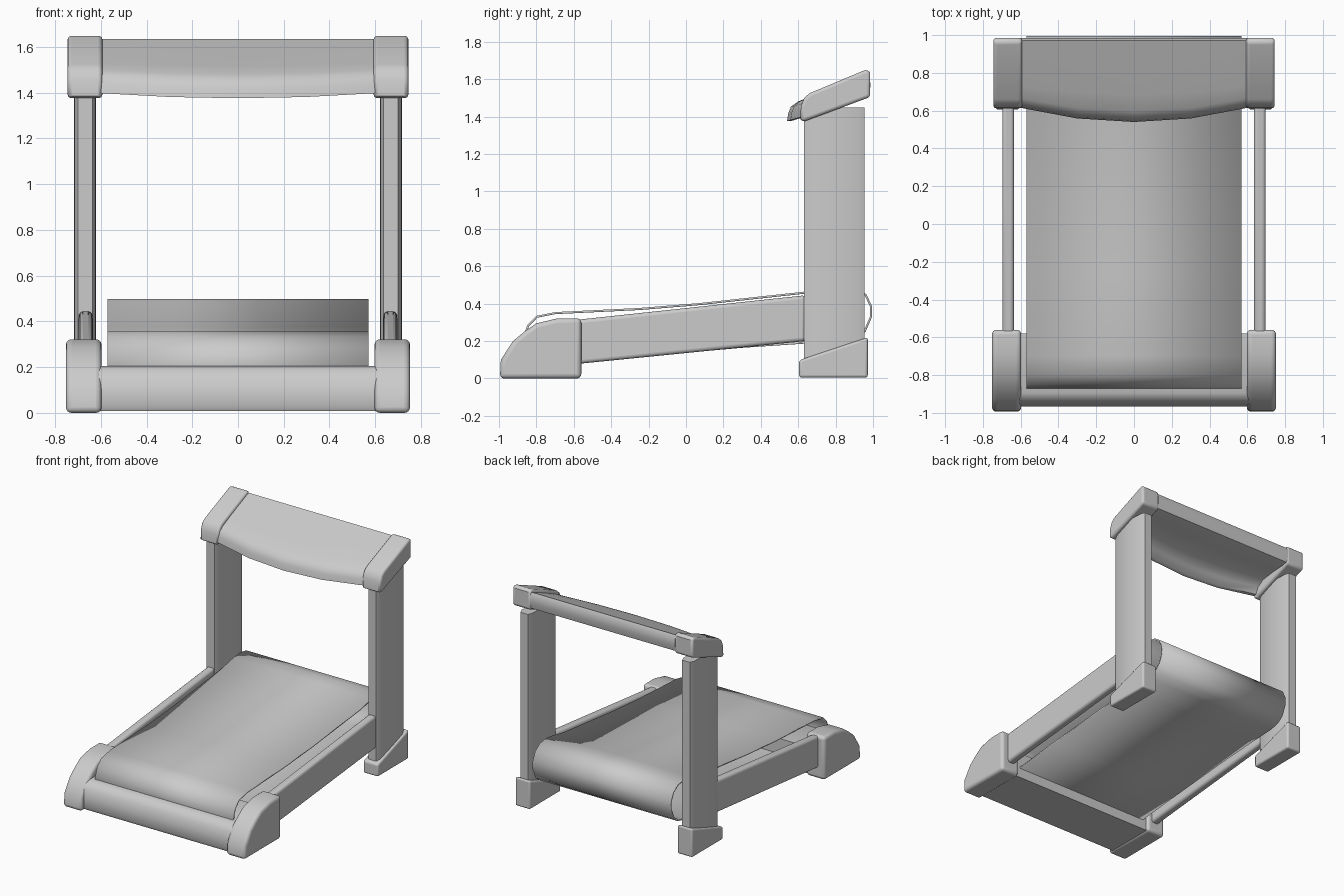
import bpy
import bmesh


def finish(name, bm, mirror=False, bevel=0.0, solid=0.0, angle=0.7):
    bmesh.ops.recalc_face_normals(bm, faces=bm.faces)
    me = bpy.data.meshes.new(name)
    bm.to_mesh(me)
    bm.free()
    ob = bpy.data.objects.new(name, me)
    bpy.context.collection.objects.link(ob)
    bpy.ops.object.select_all(action='DESELECT')
    ob.select_set(True)
    bpy.context.view_layer.objects.active = ob
    bpy.ops.object.shade_smooth_by_angle(angle=angle)
    if mirror:
        ob.modifiers.new("Mirror", 'MIRROR')
    if solid:
        m = ob.modifiers.new("Solidify", 'SOLIDIFY')
        m.thickness = solid
        m.offset = -1
    if bevel:
        m = ob.modifiers.new("Bevel", 'BEVEL')
        m.width = bevel
        m.segments = 4
        m.limit_method = 'ANGLE'
        m.angle_limit = 0.9
    return ob


def loft(name, sections, caps=True, **kw):
    """Join closed rings of points, one ring after the other."""
    bm = bmesh.new()
    rings = [[bm.verts.new(p) for p in s] for s in sections]
    n = len(rings[0])
    for a, b in zip(rings, rings[1:]):
        for i in range(n):
            j = (i + 1) % n
            bm.faces.new((a[i], a[j], b[j], b[i]))
    if caps:
        bm.faces.new(rings[0])
        bm.faces.new(rings[-1])
    return finish(name, bm, **kw)


def side_prism(name, profile, x0, x1, **kw):
    """Extrude a (y, z) side profile from x0 to x1."""
    return loft(name, [[(x, y, z) for y, z in profile] for x in (x0, x1)], **kw)


# Upright posts, rounded in plan
plan = [(0.637, 0.63), (0.70, 0.63), (0.714, 0.66), (0.717, 0.795), (0.714, 0.92),
        (0.70, 0.955), (0.637, 0.955), (0.623, 0.92), (0.62, 0.795), (0.623, 0.66)]
posts = loft("upright_posts", [[(x, y, z) for x, y in plan] for z in (0.02, 1.45)],
             mirror=True, angle=0.9)

# Slanted sleeves at the foot of each post
side_prism("post_feet", [(0.605, 0.005), (0.972, 0.005), (0.972, 0.22), (0.605, 0.098)],
           0.608, 0.732, mirror=True, bevel=0.014)

# Sloping side rails
side_prism("side_rails", [(-0.60, 0.076), (0.64, 0.20), (0.64, 0.445), (-0.60, 0.312)],
           0.635, 0.697, mirror=True, bevel=0.02)

# Rounded front feet
side_prism("front_feet", [(-0.995, 0.0), (-0.99, 0.10), (-0.925, 0.20), (-0.865, 0.25),
                          (-0.80, 0.295), (-0.685, 0.322), (-0.56, 0.322), (-0.56, 0.0)],
           0.597, 0.752, mirror=True, bevel=0.024)

# Front crossbar between the feet
side_prism("front_crossbar", [(-0.955, 0.008), (-0.966, 0.03), (-0.965, 0.10), (-0.95, 0.155),
                              (-0.925, 0.19), (-0.893, 0.206), (-0.58, 0.206), (-0.58, 0.008)],
           -0.61, 0.61)

# Running belt: a thin loop, open at the sides
belt = [(-0.872, 0.205), (-0.862, 0.25), (-0.847, 0.288), (-0.80, 0.335), (-0.70, 0.355),
        (-0.25, 0.377), (0.07, 0.403), (0.63, 0.464), (0.76, 0.49), (0.84, 0.499),
        (0.91, 0.488), (0.965, 0.45), (0.995, 0.385), (0.995, 0.33), (0.96, 0.25),
        (0.91, 0.213), (0.84, 0.197), (0.63, 0.186), (0.30, 0.164), (-0.20, 0.12),
        (-0.70, 0.07), (-0.80, 0.09), (-0.85, 0.14)]
side_prism("running_belt", belt, -0.57, 0.57, caps=False, solid=0.011, angle=1.0)

# Caps on top of the posts
side_prism("post_top_caps", [(0.612, 1.385), (0.625, 1.372), (0.985, 1.505), (0.985, 1.635),
                             (0.967, 1.653), (0.66, 1.525), (0.632, 1.50), (0.614, 1.455)],
           0.593, 0.745, mirror=True, bevel=0.022)

# Console panel with a bowed front lip: (y, z, share of the bow)
panel = [(0.972, 1.634, 0), (0.984, 1.61, 0), (0.986, 1.56, 0), (0.975, 1.515, 0),
         (0.93, 1.505, 0), (0.83, 1.50, 0.2), (0.72, 1.485, 0.6), (0.665, 1.45, 0.9),
         (0.642, 1.40, 1), (0.615, 1.398, 1), (0.622, 1.44, 1), (0.636, 1.475, 1),
         (0.665, 1.50, 0.9), (0.73, 1.53, 0.6), (0.83, 1.575, 0.2)]
sections = []
for x in (-0.6, -0.3, 0.0, 0.3, 0.6):
    bow = 1 - (x / 0.6) ** 2
    sections.append([(x, y - 0.075 * bow * w, z - 0.022 * bow * w) for y, z, w in panel])
loft("console_panel", sections, angle=1.0)
